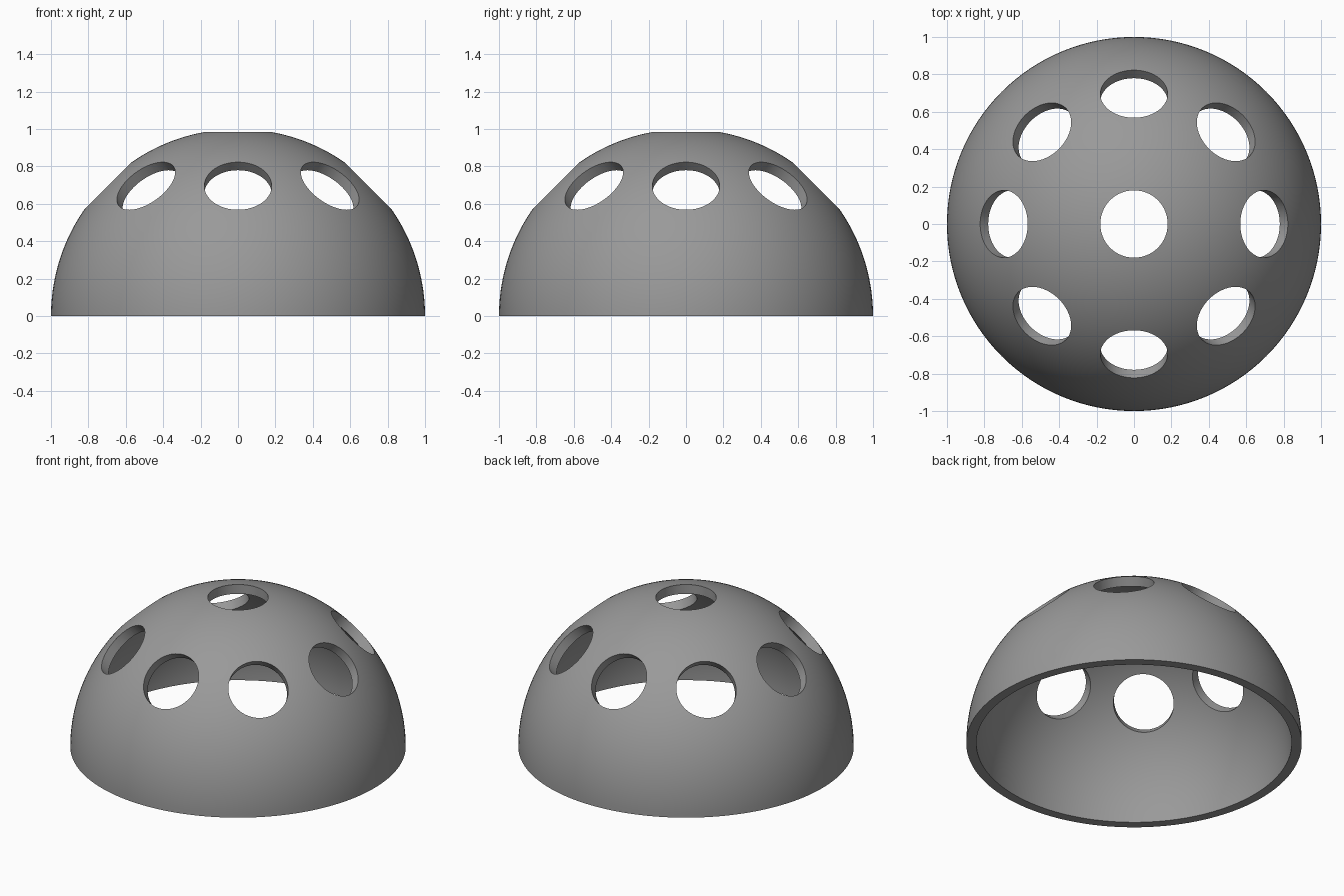
import bpy, bmesh, math
from mathutils import Matrix, Vector

if "Cube" in bpy.data.objects:
    bpy.data.objects.remove(bpy.data.objects["Cube"])

OUTER, INNER, HOLE = 1.0, 0.94, 0.18
SEGMENTS, RINGS = 128, 40

grey = bpy.data.materials.new("grey")
grey.diffuse_color = (0.32, 0.32, 0.32, 1)
grey.use_nodes = True
grey.node_tree.nodes["Principled BSDF"].inputs["Base Color"].default_value = grey.diffuse_color


def make_object(name, bm):
    bmesh.ops.recalc_face_normals(bm, faces=bm.faces)
    mesh = bpy.data.meshes.new(name)
    bm.to_mesh(mesh)
    bm.free()
    mesh.materials.append(grey)
    obj = bpy.data.objects.new(name, mesh)
    bpy.context.collection.objects.link(obj)
    return obj


def arc(radius):
    """Quarter arc from the rim of the top hole down to the base."""
    start = math.asin(HOLE / radius)
    angles = [start + (math.pi / 2 - start) * i / RINGS for i in range(RINGS + 1)]
    return [(radius * math.sin(a), 0, radius * math.cos(a)) for a in angles]


# Dome shell: closed wall section revolved, leaving the top hole open
bm = bmesh.new()
verts = [bm.verts.new(p) for p in arc(OUTER) + arc(INNER)[::-1]]
edges = [bm.edges.new((v, verts[(i + 1) % len(verts)])) for i, v in enumerate(verts)]
bmesh.ops.spin(bm, geom=verts + edges, cent=(0, 0, 0), axis=(0, 0, 1),
               angle=math.tau, steps=SEGMENTS, use_merge=False)
bmesh.ops.remove_doubles(bm, verts=bm.verts, dist=1e-5)
dome = make_object("dome_shell", bm)

# Ring of eight round holes, each aimed at the dome centre from 45 degrees up
bm = bmesh.new()
for i in range(8):
    turn = Matrix.Rotation(i * math.pi / 4, 4, 'Z') @ Matrix.Rotation(math.pi / 4, 4, 'Y')
    bmesh.ops.create_cone(bm, cap_ends=True, segments=64, radius1=HOLE, radius2=HOLE,
                          depth=0.4, matrix=turn @ Matrix.Translation(Vector((0, 0, 1))))
cutter = make_object("hole_cutter", bm)
cutter.hide_render = True

cut = dome.modifiers.new("holes", 'BOOLEAN')
cut.operation = 'DIFFERENCE'
cut.solver = 'EXACT'
cut.object = cutter

bpy.context.view_layer.objects.active = dome
dome.select_set(True)
bpy.ops.object.modifier_apply(modifier=cut.name)
bpy.data.objects.remove(cutter)
bpy.ops.object.shade_smooth_by_angle(angle=math.radians(30))
